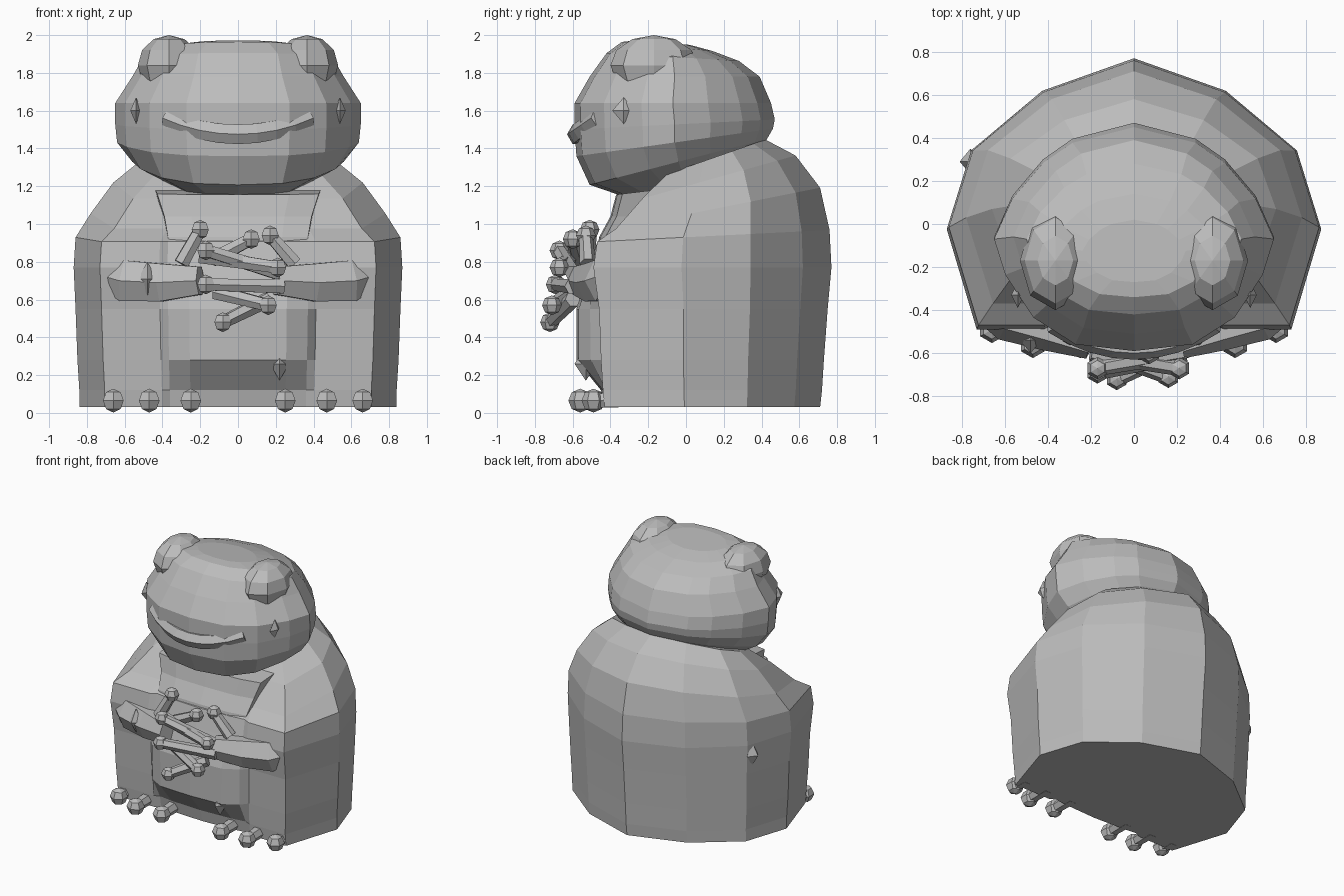
import bpy, bmesh
from mathutils import Vector, Matrix
from math import cos, sin, pi

if "Cube" in bpy.data.objects:
    bpy.data.objects.remove(bpy.data.objects["Cube"])

grey = bpy.data.materials.new("stone grey")
grey.use_nodes = True
colour = (0.5, 0.5, 0.5, 1)
grey.diffuse_color = colour
grey.node_tree.nodes["Principled BSDF"].inputs["Base Color"].default_value = colour


def finish(name, bm):
    bmesh.ops.recalc_face_normals(bm, faces=bm.faces)
    mesh = bpy.data.meshes.new(name)
    bm.to_mesh(mesh)
    bm.free()
    mesh.materials.append(grey)
    obj = bpy.data.objects.new(name, mesh)
    bpy.context.collection.objects.link(obj)


def loft(bm, rings):
    """Skin a list of closed rings and cap both ends."""
    loops = [[bm.verts.new(p) for p in ring] for ring in rings]
    n = len(loops[0])
    for a, b in zip(loops, loops[1:]):
        for i in range(n):
            j = (i + 1) % n
            bm.faces.new((a[i], a[j], b[j], b[i]))
    bm.faces.new(loops[0])
    bm.faces.new(loops[-1])


def tilted_ring(outline, z, tilt, width, back, front, bulge=0):
    """Mirror a half outline (front to back) at one level, leaning with y."""
    half = []
    for fx, t in outline:
        y = front + (back - front) * t
        if fx < 0.45 and t < 0.5:
            y -= bulge * (1 if fx < 0.35 else 0.6)
        half.append(Vector((fx * width, y, z + tilt * y)))
    mirrored = [Vector((-p.x, p.y, p.z)) for p in half[-2:0:-1]]
    return half + mirrored


def tube(bm, stations, sides=6):
    """Sweep a flattened ring through (point, depth, height) stations."""
    pts = [Vector(s[0]) for s in stations]
    rings = []
    for i, (p, depth, height) in enumerate(stations):
        t = (pts[min(i + 1, len(pts) - 1)] - pts[max(i - 1, 0)]).normalized()
        side = t.cross(Vector((0, 0, 1))).normalized()
        up = side.cross(t)
        rings.append([pts[i] + side * depth * cos(a) + up * height * sin(a)
                      for a in (2 * pi * k / sides for k in range(sides))])
    loft(bm, rings)


def ball(bm, centre, size, u=6, v=4):
    m = Matrix.Translation(centre) @ Matrix.Diagonal((*size, 1))
    bmesh.ops.create_uvsphere(bm, u_segments=u, v_segments=v, radius=1, matrix=m)


def digit(name, root, tip, thick, knob):
    """Thin digit that ends in a faceted knob."""
    bm = bmesh.new()
    tube(bm, [(root, thick * 1.2, thick * 1.2), (tip, thick, thick)])
    ball(bm, tip, (knob, knob, knob))
    finish(name, bm)


# Robe: flat base, bulging lap, shoulders sloping back to a crest
robe_outline = [(0, 0), (.3, .01), (.43, .02), (.48, 0), (.84, 0),
                (1, .37), (.87, .66), (.49, .88), (0, 1)]
robe_levels = [(.03, 0, .84, .71, -.43, 0), (.12, 0, .84, .72, -.44, .01),
               (.28, 0, .85, .73, -.45, .13), (.55, 0, .86, .75, -.46, .12),
               (.77, 0, .87, .77, -.49, .02), (.93, .05, .86, .76, -.47, 0),
               (1.05, .2, .78, .71, -.37, 0), (1.2, .28, .66, .58, -.23, 0),
               (1.3, .35, .52, .42, -.1, 0)]
bm = bmesh.new()
loft(bm, [tilted_ring(robe_outline, *lv) for lv in robe_levels])
finish("robe", bm)

# Chest: shows between the shoulders, widening to the collar
chest_outline = [(0, 0), (.6, .01), (.95, .05), (1, .6), (0, 1)]
bm = bmesh.new()
loft(bm, [tilted_ring(chest_outline, *lv) for lv in
          ((.7, 0, .37, .2, -.5), (.93, 0, .39, .2, -.46),
           (1.04, 0, .41, .25, -.4), (1.2, .12, .45, .3, -.37))])
finish("chest", bm)

# Head: wide and flat, leaning forward
head_outline = [(0, 0), (.42, .03), (.72, .15), (.92, .34), (1, .5),
                (.87, .68), (.65, .84), (.44, .93), (0, 1)]
head_levels = [(1.21, .25, .34, .3, -.3), (1.34, .26, .56, .43, -.51),
               (1.44, .14, .64, .46, -.58), (1.53, .05, .65, .47, -.59),
               (1.64, 0, .65, .45, -.59), (1.78, 0, .56, .39, -.51),
               (1.88, -.06, .5, .28, -.42), (1.93, -.1, .38, .14, -.34),
               (1.95, -.08, .24, .02, -.27)]
bm = bmesh.new()
loft(bm, [tilted_ring(head_outline, *lv) for lv in head_levels])
finish("head", bm)

# Lower lip: a bar curving up and thinning toward the corners
bm = bmesh.new()
lip = []
for k in range(-4, 5):
    x = k * 0.095
    size = .06 - .1 * x * x
    lip.append(((x, -.57 + .75 * x * x, 1.475 + .6 * x * x), size, size))
tube(bm, lip)
finish("lower_lip", bm)

# Paired parts
for s, label in ((1, "left"), (-1, "right")):
    bm = bmesh.new()
    ball(bm, (s * .365, -.17, 1.84), (.165, .23, .16), 8, 6)
    finish(label + "_eye_bump", bm)

    bm = bmesh.new()
    ball(bm, (s * .54, -.33, 1.6), (.03, .06, .07), 4, 2)
    finish(label + "_cheek_nub", bm)

    bm = bmesh.new()
    tube(bm, [((s * .72, -.4, .73), .05, .07), ((s * .6, -.43, .7), .11, .125),
              ((s * .4, -.49, .69), .1, .115), ((s * .2, -.57, .7), .06, .085)])
    finish(label + "_forearm", bm)

    for i, (x, y) in enumerate(((.25, -.56), (.47, -.56), (.66, -.49))):
        digit(f"{label}_toe_{i + 1}", (s * x, -.36, .07), (s * x, y, .065), .04, .063)

# Interlaced fingers
fingers = {
    "left": [((.22, -.6, .74), (-.17, -.67, .86)), ((.24, -.6, .67), (-.17, -.69, .68)),
             ((.16, -.6, .6), (-.08, -.72, .48)), ((.3, -.52, .79), (.17, -.53, .94))],
    "right": [((-.2, -.6, .83), (.21, -.67, .77)), ((-.12, -.6, .64), (.16, -.71, .57)),
              ((-.14, -.57, .81), (.07, -.6, .92)), ((-.3, -.52, .79), (-.2, -.51, .97))],
}
for label, pairs in fingers.items():
    for i, (root, tip) in enumerate(pairs):
        digit(f"{label}_finger_{i + 1}", root, tip, .036, .052)

# Small folds standing out of the robe
bm = bmesh.new()
for centre in ((-.76, .29, .69), (.22, -.53, .26), (-.48, -.54, .71)):
    ball(bm, centre, (.05, .06, .09), 4, 2)
finish("robe_folds", bm)
